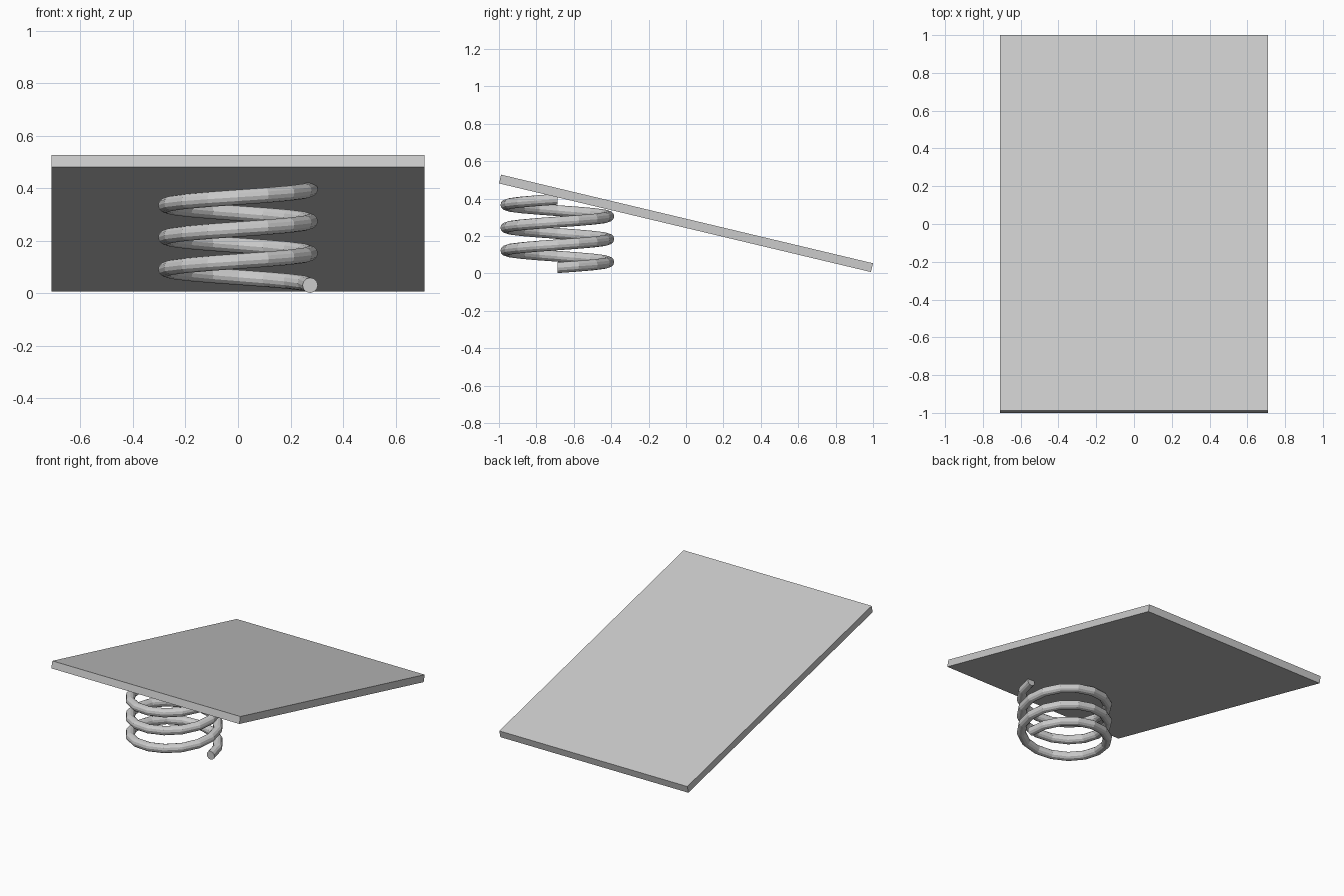
import bpy, bmesh
from math import cos, sin, pi, radians
from mathutils import Vector

if "Cube" in bpy.data.objects:
    bpy.data.objects.remove(bpy.data.objects["Cube"])

def make_object(name, bm):
    bmesh.ops.recalc_face_normals(bm, faces=bm.faces)
    mesh = bpy.data.meshes.new(name)
    bm.to_mesh(mesh)
    bm.free()
    obj = bpy.data.objects.new(name, mesh)
    bpy.context.collection.objects.link(obj)
    return obj

# Sloping board
bpy.ops.mesh.primitive_cube_add(size=1, location=(0, 0, 0.268), rotation=(radians(-13.4), 0, 0))
board = bpy.context.object
board.name = "sloping_board"
board.scale = (1.42, 2.044, 0.048)

# Coil spring: round wire section swept up a three-turn helix
TURNS, STEPS, SIDES = 3, 16, 12
COIL_R, WIRE_R, PITCH = 0.275, 0.029, 0.122
centre = Vector((0, -0.688, 0))

bm = bmesh.new()
ring = [bm.verts.new(centre + Vector((COIL_R + WIRE_R * cos(2 * pi * i / SIDES), 0,
                                      0.031 + WIRE_R * sin(2 * pi * i / SIDES))))
        for i in range(SIDES)]
edges = [bm.edges.new((ring[i], ring[(i + 1) % SIDES])) for i in range(SIDES)]
n = TURNS * STEPS
bmesh.ops.spin(bm, geom=ring + edges, cent=centre, axis=(0, 0, 1), angle=2 * pi * TURNS,
               dvec=(0, 0, PITCH / STEPS), steps=n, use_merge=False)

# End caps
bmesh.ops.holes_fill(bm, edges=[e for e in bm.edges if e.is_boundary], sides=0)
make_object("coil_spring", bm)
